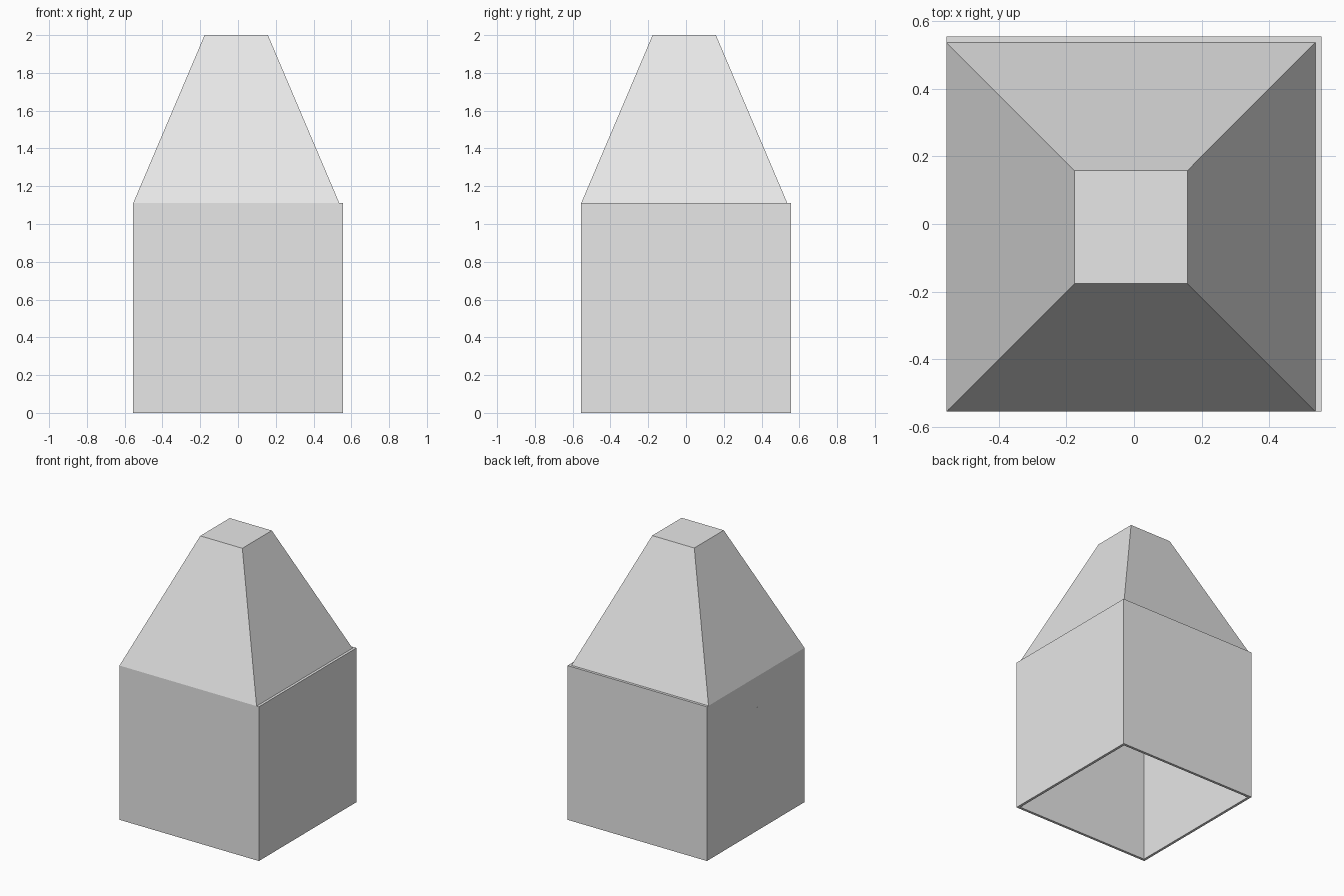
import bpy, bmesh
from math import pi
from mathutils import Matrix

HALF = 0.555            # half width of the tower
THICK = 0.0185          # wall thickness
WALL_H = 1.11
TOP = 2.0
COURSES = 5

if "Cube" in bpy.data.objects:
    bpy.data.objects.remove(bpy.data.objects["Cube"], do_unlink=True)

stone = bpy.data.materials.new("light_grey")
stone.use_nodes = True
grey = (0.8, 0.8, 0.8, 1)
stone.diffuse_color = grey
stone.node_tree.nodes["Principled BSDF"].inputs["Base Color"].default_value = grey


def finish(bm, name):
    bmesh.ops.recalc_face_normals(bm, faces=bm.faces)
    mesh = bpy.data.meshes.new(name)
    bm.to_mesh(mesh)
    bm.free()
    mesh.materials.append(stone)
    obj = bpy.data.objects.new(name, mesh)
    bpy.context.collection.objects.link(obj)
    return obj


def add_block(bm, low, high):
    size = [b - a for a, b in zip(low, high)]
    mid = [(a + b) / 2 for a, b in zip(low, high)]
    bmesh.ops.create_cube(bm, size=1, matrix=Matrix.Translation(mid) @ Matrix.Diagonal((*size, 1)))


# Four thin walls laid in courses of long blocks, each overlapping the next at a corner
step = WALL_H / COURSES
for turn, name in enumerate(("back_wall", "left_wall", "front_wall", "right_wall")):
    bm = bmesh.new()
    for course in range(COURSES):
        joints = [-HALF, HALF - THICK]
        if course % 2 == 0:
            joints.insert(1, 0.222)
        if course == COURSES - 1:
            joints.insert(1, -0.166)
        for start, end in zip(joints, joints[1:]):
            add_block(bm, (start, HALF - THICK, course * step), (end, HALF, (course + 1) * step))
    bmesh.ops.rotate(bm, verts=bm.verts, matrix=Matrix.Rotation(-turn * pi / 2, 3, "Z"))
    finish(bm, name)

# Tapered roof with a flat top, set slightly off centre to leave a ledge on two sides
bm = bmesh.new()
add_block(bm, (-HALF, -HALF, WALL_H), (HALF - THICK, HALF - THICK, TOP))
centre = -THICK / 2
taper = 0.335 / (2 * HALF - THICK)
for v in bm.verts:
    if v.co.z > WALL_H + 0.1:
        v.co.x = centre + (v.co.x - centre) * taper
        v.co.y = centre + (v.co.y - centre) * taper
finish(bm, "roof")
